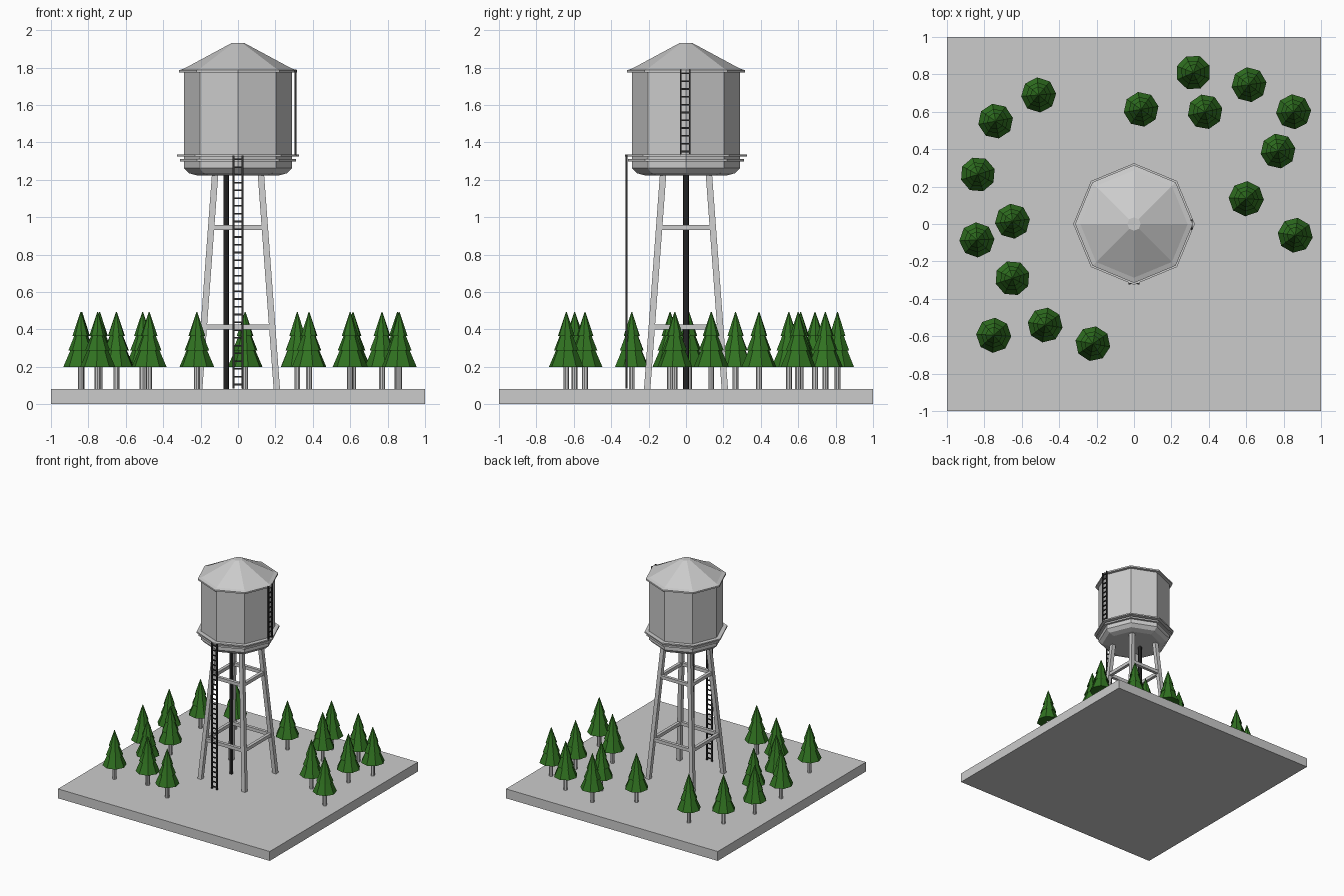
import bpy, math, random
from mathutils import Vector

if "Cube" in bpy.data.objects:
    bpy.data.objects.remove(bpy.data.objects["Cube"])

random.seed(4)


def material(name, rgb):
    m = bpy.data.materials.new(name)
    m.diffuse_color = (*rgb, 1)
    m.use_nodes = True
    m.node_tree.nodes["Principled BSDF"].inputs["Base Color"].default_value = m.diffuse_color
    return m


GREEN = material("needle_green", (0.03, 0.17, 0.015))
DARK = material("dark_metal", (0.03, 0.03, 0.03))


def make(name, verts, faces, mat=None):
    me = bpy.data.meshes.new(name)
    me.from_pydata(verts, [], faces)
    me.update()
    if mat:
        me.materials.append(mat)
    ob = bpy.data.objects.new(name, me)
    bpy.context.collection.objects.link(ob)
    return ob


def lathe(name, profile, sides=8, mat=None, turn=0.0, at=(0, 0), ring=False):
    """Revolve (radius, z) points listed bottom to top; capped, or closed as a ring."""
    n, rows = sides, len(profile)
    verts = [(at[0] + r * math.cos(turn + math.tau * i / n),
              at[1] + r * math.sin(turn + math.tau * i / n), z)
             for r, z in profile for i in range(n)]
    faces = []
    for k in range(rows if ring else rows - 1):
        a, b = k * n, (k + 1) % rows * n
        faces += [(a + i, a + (i + 1) % n, b + (i + 1) % n, b + i) for i in range(n)]
    if not ring:
        faces += [tuple(reversed(range(n))), tuple(range((rows - 1) * n, rows * n))]
    return make(name, verts, faces, mat)


BOX = [(0, 3, 2, 1), (4, 5, 6, 7), (0, 1, 5, 4), (1, 2, 6, 5), (2, 3, 7, 6), (3, 0, 4, 7)]


def upright(name, bottom, top, wx, wy, mat=None):
    """Square post with level ends, free to lean."""
    verts = [(p[0] + sx * wx / 2, p[1] + sy * wy / 2, p[2])
             for p in (bottom, top) for sx, sy in ((-1, -1), (1, -1), (1, 1), (-1, 1))]
    return make(name, verts, BOX, mat)


def block(name, centre, size, mat=None):
    c, h = Vector(centre), size[2] / 2
    return upright(name, c - Vector((0, 0, h)), c + Vector((0, 0, h)), size[0], size[1], mat)


# Ground slab
block("base_slab", (0, 0, 0.04), (2, 2, 0.08))

# Tank, flanges and roof
lathe("tank", [(0.215, 1.222), (0.262, 1.235), (0.289, 1.262), (0.289, 1.78)])
lathe("lower_flange", [(0.28, 1.298), (0.31, 1.298), (0.31, 1.312), (0.28, 1.312)], ring=True)
lathe("walkway", [(0.28, 1.324), (0.325, 1.324), (0.325, 1.335), (0.28, 1.335)], ring=True)
lathe("roof", [(0.315, 1.773), (0.315, 1.786), (0.287, 1.795), (0.036, 1.93)])

# Leaning legs
Z0, Z1, R0, R1 = 0.075, 1.235, 0.208, 0.122
for i, (sx, sy) in enumerate(((-1, -1), (1, -1), (1, 1), (-1, 1))):
    upright(f"leg_{i}", (sx * R0, sy * R0, Z0), (sx * R1, sy * R1, Z1), 0.034, 0.034)

# Two square brace frames
for k, z in enumerate((0.413, 0.945)):
    r = R0 + (R1 - R0) * (z - Z0) / (Z1 - Z0)
    for s in (-1, 1):
        block(f"brace_x_{k}_{s}", (0, s * r, z), (2 * r, 0.026, 0.028))
        block(f"brace_y_{k}_{s}", (s * r, 0, z), (0.026, 2 * r, 0.028))

# Feed pipe
lathe("feed_pipe", [(0.015, 0.08), (0.015, 1.23)], mat=DARK, at=(-0.063, 0))


# Ladders
def ladder(name, x, y, z0, z1, along_x):
    dx, dy = (1, 0) if along_x else (0, 1)
    for s in (-1, 1):
        block(f"{name}_rail_{s}", (x + s * 0.024 * dx, y + s * 0.024 * dy, (z0 + z1) / 2),
              (0.01, 0.01, z1 - z0), DARK)
    count = round((z1 - z0) / 0.041)
    for i in range(count):
        z = z0 + (i + 0.5) * (z1 - z0) / count
        block(f"{name}_rung_{i}", (x, y, z), (0.008 + 0.04 * dx, 0.008 + 0.04 * dy, 0.009), DARK)


ladder("lower_ladder", 0, -0.318, 0.085, 1.33, True)
ladder("upper_ladder", 0.308, -0.004, 1.33, 1.79, False)

# Fir trees
TREES = [(-.74, .55), (-.51, .69), (-.835, .265), (-.65, .015), (-.84, -.085), (-.65, -.29),
         (-.75, -.595), (-.475, -.54), (-.22, -.64), (.038, .613), (.317, .81), (.38, .60),
         (.615, .745), (.853, .60), (.77, .39), (.60, .135), (.862, -.06)]
FIR = [(0.094, 0.2), (0.053, 0.295), (0.067, 0.287), (0.032, 0.375), (0.045, 0.366), (0.002, 0.494)]
for i, p in enumerate(TREES):
    t = random.uniform(0, math.pi / 4)
    lathe(f"tree_trunk_{i}", [(0.016, 0.075), (0.016, 0.21)], turn=t, at=p)
    lathe(f"tree_foliage_{i}", FIR, mat=GREEN, turn=t, at=p)
